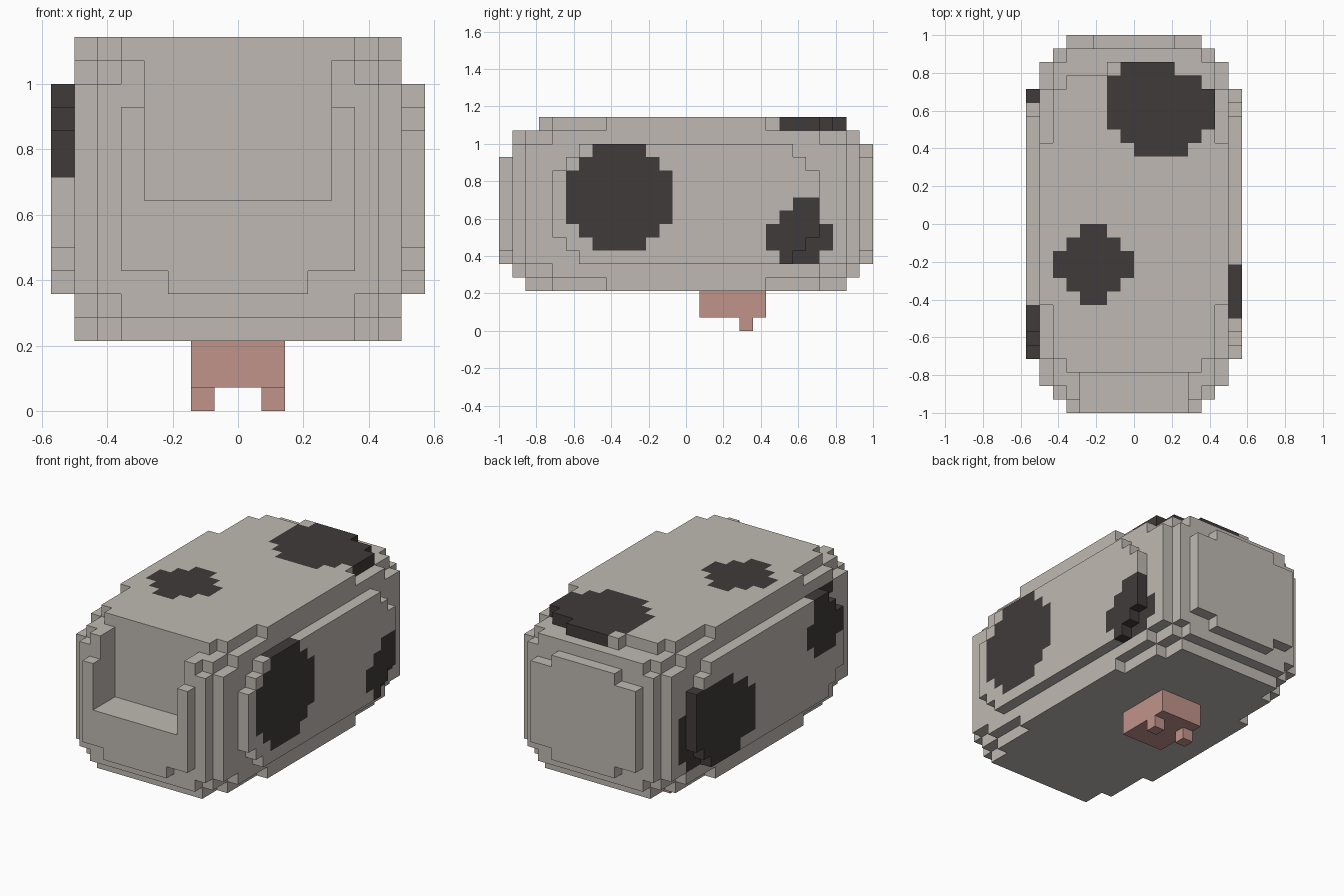
import bpy, bmesh, math
from mathutils import Vector

cube = bpy.data.objects.get("Cube")
if cube:
    bpy.data.objects.remove(cube, do_unlink=True)

U = 1 / 14  # edge of one block


def material(name, r, g, b):
    m = bpy.data.materials.new(name)
    m.use_nodes = True
    m.diffuse_color = (r, g, b, 1)
    m.node_tree.nodes["Principled BSDF"].inputs["Base Color"].default_value = (r, g, b, 1)
    return m


hide = material("pale_hide", 0.52, 0.485, 0.445)
patch = material("dark_patch", 0.052, 0.044, 0.043)
skin = material("pink_skin", 0.53, 0.295, 0.255)


def box(x0, x1, y0, y1, z0, z1):
    return {(x, y, z) for x in range(x0, x1) for y in range(y0, y1) for z in range(z0, z1)}


def slab(hx, hy, z0, z1):
    return box(-hx, hx, -hy, hy, z0, z1)


def build(name, cells, mats, rule=lambda c: 0):
    """Skin a set of blocks with merged flat faces."""
    bm = bmesh.new()
    for c in cells:
        for axis in range(3):
            for side in (0, 1):
                n = list(c)
                n[axis] += 2 * side - 1
                if tuple(n) in cells:
                    continue
                a, b = (axis + 1) % 3, (axis + 2) % 3
                verts = []
                for da, db in ((0, 0), (1, 0), (1, 1), (0, 1)):
                    p = Vector(c)
                    p[axis] += side
                    p[a] += da
                    p[b] += db
                    verts.append(bm.verts.new(p * U))
                f = bm.faces.new(verts if side else verts[::-1])
                f.material_index = rule(c)
    bmesh.ops.remove_doubles(bm, verts=bm.verts[:], dist=U / 100)
    bmesh.ops.dissolve_limit(bm, angle_limit=math.radians(1), verts=bm.verts[:],
                             edges=bm.edges[:], delimit={'MATERIAL'})
    me = bpy.data.meshes.new(name)
    bm.to_mesh(me)
    bm.free()
    for m in mats:
        me.materials.append(m)
    ob = bpy.data.objects.new(name, me)
    bpy.context.collection.objects.link(ob)
    return ob


# Body core: stepped slabs, rounded at every edge
body = slab(7, 12, 5, 14) | slab(6, 13, 5, 14)
for z in (4, 14):
    body |= slab(7, 10, z, z + 1) | slab(6, 12, z, z + 1) | slab(5, 13, z, z + 1)
for z in (3, 15):
    body |= slab(7, 6, z, z + 1) | slab(6, 10, z, z + 1) | slab(5, 11, z, z + 1)
body |= box(-5, 5, -12, 12, 3, 4) | box(-2, 3, 11, 12, 15, 16)

# Raised flank panels
for half, low, high in ((8, 5, 14), (9, 6, 13), (10, 7, 12)):
    body |= slab(8, half, low, high)

# Raised chest and rump panels
body |= box(-5, 5, -14, -13, 6, 13) | box(-3, 3, -14, -13, 5, 6)
body |= box(-5, 5, 13, 14, 6, 13) | box(-3, 3, 13, 14, 5, 14)

# Neck socket
body -= box(-4, 4, -14, -11, 9, 15)


def spot(*rows):
    """Rows of (first row, end row, start, end)."""
    return {(t, r) for r0, r1, t0, t1 in rows for r in range(r0, r1) for t in range(t0, t1)}


# Patches: flanks in (y, z), back in (x, y)
left_spots = spot((6, 7, -7, -3), (7, 8, -8, -2), (8, 12, -9, -1), (12, 13, -8, -2),
                  (13, 14, -7, -3), (5, 6, 7, 10), (6, 8, 6, 11), (8, 9, 7, 10), (9, 10, 8, 10))
right_spots = spot((5, 6, 4, 10), (6, 10, 2, 11), (10, 11, 3, 10), (11, 12, 5, 10),
                   (9, 10, -9, -6), (10, 12, -10, -5), (12, 13, -9, -6), (13, 14, -10, -6))
top_spots = spot((-6, -5, -4, -2), (-5, -4, -5, -1), (-4, -2, -6, 0), (-2, -1, -5, -1),
                 (-1, 0, -4, -2), (5, 6, 0, 4), (6, 7, -1, 5), (7, 10, -2, 6),
                 (10, 11, -2, 5), (11, 12, -1, 3))


def hide_rule(c):
    x, y, z = c
    dark = (z == 15 and (x, y) in top_spots
            or x >= 6 and (y, z) in left_spots
            or x <= -7 and (y, z) in right_spots)
    return int(dark)


build("body", body, [hide, patch], hide_rule)

# Udder with a pair of teats
build("udder", box(-2, 2, 1, 6, 1, 3), [skin])
for name, x in (("left_teat", 1), ("right_teat", -2)):
    build(name, box(x, x + 1, 4, 5, 0, 1), [skin])
